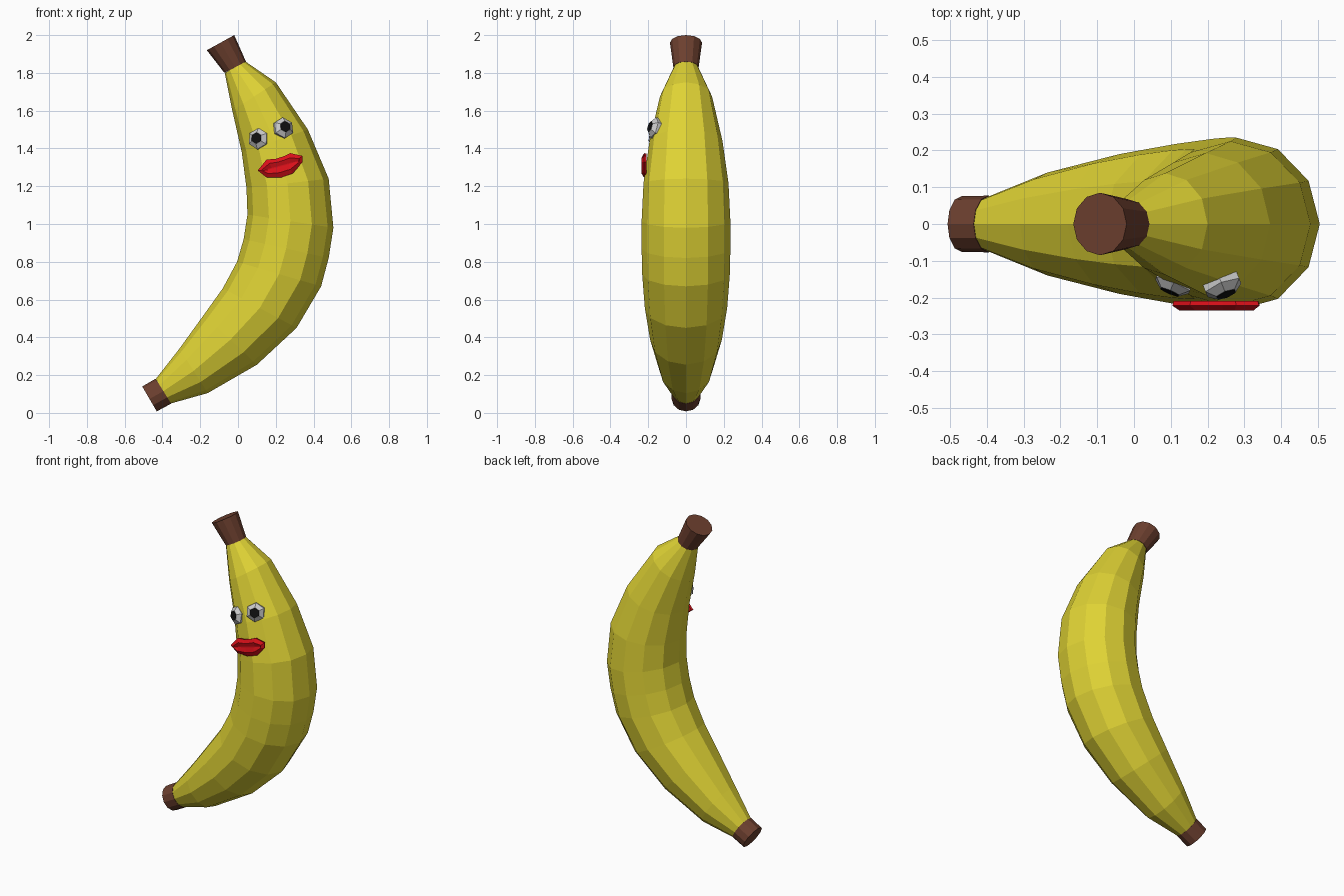
import bpy, bmesh, math
from mathutils import Vector

if "Cube" in bpy.data.objects:
    bpy.data.objects.remove(bpy.data.objects["Cube"])


def material(name, rgb):
    m = bpy.data.materials.new(name)
    m.diffuse_color = (*rgb, 1)
    m.use_nodes = True
    m.node_tree.nodes["Principled BSDF"].inputs["Base Color"].default_value = m.diffuse_color
    return m


YELLOW = material("yellow_peel", (0.74, 0.65, 0.035))
BROWN = material("brown_tip", (0.15, 0.05, 0.028))
WHITE = material("eye_white", (0.8, 0.8, 0.8))
BLACK = material("pupil_black", (0.005, 0.005, 0.005))
RED = material("lip_red", (0.7, 0.005, 0.01))


def loft(name, rings, mat):
    """Skin a closed, capped, flat-shaded surface over rings of points."""
    bm = bmesh.new()
    loops = [[bm.verts.new(p) for p in r] for r in rings]
    n = len(loops[0])
    for a, b in zip(loops, loops[1:]):
        for i in range(n):
            j = (i + 1) % n
            bm.faces.new((a[i], a[j], b[j], b[i]))
    bm.faces.new(loops[0][::-1])
    bm.faces.new(loops[-1])
    bmesh.ops.recalc_face_normals(bm, faces=bm.faces)
    me = bpy.data.meshes.new(name)
    bm.to_mesh(me)
    bm.free()
    me.materials.append(mat)
    ob = bpy.data.objects.new(name, me)
    bpy.context.collection.objects.link(ob)
    return ob


def section(xi, zi, xo, zo, depth):
    """12-sided section from an inner to an outer edge point in the front plane."""
    c = Vector(((xi + xo) / 2, 0, (zi + zo) / 2))
    u = Vector((xo, 0, zo)) - c
    w = Vector((0, depth, 0))
    return [c + u * math.cos(k * math.pi / 6) + w * math.sin(k * math.pi / 6)
            for k in range(12)]


# Peel: inner x, inner z, outer x, outer z, half depth
peel = [
    (-0.435, 0.18, -0.355, 0.05, 0.075),
    (-0.31, 0.34, -0.16, 0.105, 0.14),
    (-0.18, 0.52, 0.10, 0.255, 0.19),
    (-0.08, 0.66, 0.31, 0.45, 0.218),
    (-0.005, 0.80, 0.44, 0.67, 0.232),
    (0.03, 0.92, 0.48, 0.82, 0.235),
    (0.05, 1.05, 0.505, 0.98, 0.235),
    (0.045, 1.19, 0.48, 1.24, 0.225),
    (0.02, 1.38, 0.37, 1.50, 0.193),
    (-0.03, 1.60, 0.20, 1.75, 0.138),
    (-0.07, 1.80, 0.04, 1.86, 0.065),
]
loft("banana_peel", [section(*r) for r in peel], YELLOW)

# Brown ends
loft("stem", [section(-0.072, 1.80, 0.042, 1.86, 0.067),
              section(-0.165, 1.92, -0.02, 2.0, 0.085)], BROWN)
loft("bottom_tip", [section(-0.436, 0.181, -0.354, 0.049, 0.077),
                    section(-0.507, 0.14, -0.43, 0.008, 0.076)], BROWN)


# Eyes: shallow hexagonal domes following the peel
def eye(side, centre, normal):
    n = Vector(normal).normalized()
    u = Vector((0, 0, 1)).cross(n).normalized()
    v = n.cross(u)
    c = Vector(centre)

    def hexagon(r, h):
        return [c + n * h + (u * math.sin(k * math.pi / 3) + v * math.cos(k * math.pi / 3)) * r
                for k in range(6)]

    loft(side + "_eye", [hexagon(0.057, -0.02), hexagon(0.057, 0), hexagon(0.031, 0.02)], WHITE)
    loft(side + "_pupil", [hexagon(0.031, 0.01), hexagon(0.030, 0.022)], BLACK)


eye("left", (0.105, -0.166, 1.452), (-0.38, -0.9, 0.15))
eye("right", (0.243, -0.173, 1.51), (0.36, -0.9, 0.28))

# Lips: tilted outline with a raised ridge and a recessed mouth line
centre = Vector((0.228, 0, 1.308))
t = math.radians(15)
ax, az = Vector((math.cos(t), 0, math.sin(t))), Vector((-math.sin(t), 0, math.cos(t)))
outline = [(-0.126, 0.008), (-0.065, 0.052), (-0.02, 0.043), (0.025, 0.045), (0.065, 0.052),
           (0.122, 0.022), (0.115, -0.01), (0.05, -0.055), (-0.02, -0.06), (-0.09, -0.04)]


def lip_ring(sx, sz, y):
    return [centre + ax * a * sx + az * b * sz + Vector((0, y, 0)) for a, b in outline]


loft("lips", [lip_ring(0.97, 0.95, -0.21), lip_ring(1, 1, -0.222),
              lip_ring(0.85, 0.55, -0.235), lip_ring(0.8, 0.05, -0.228)], RED)
